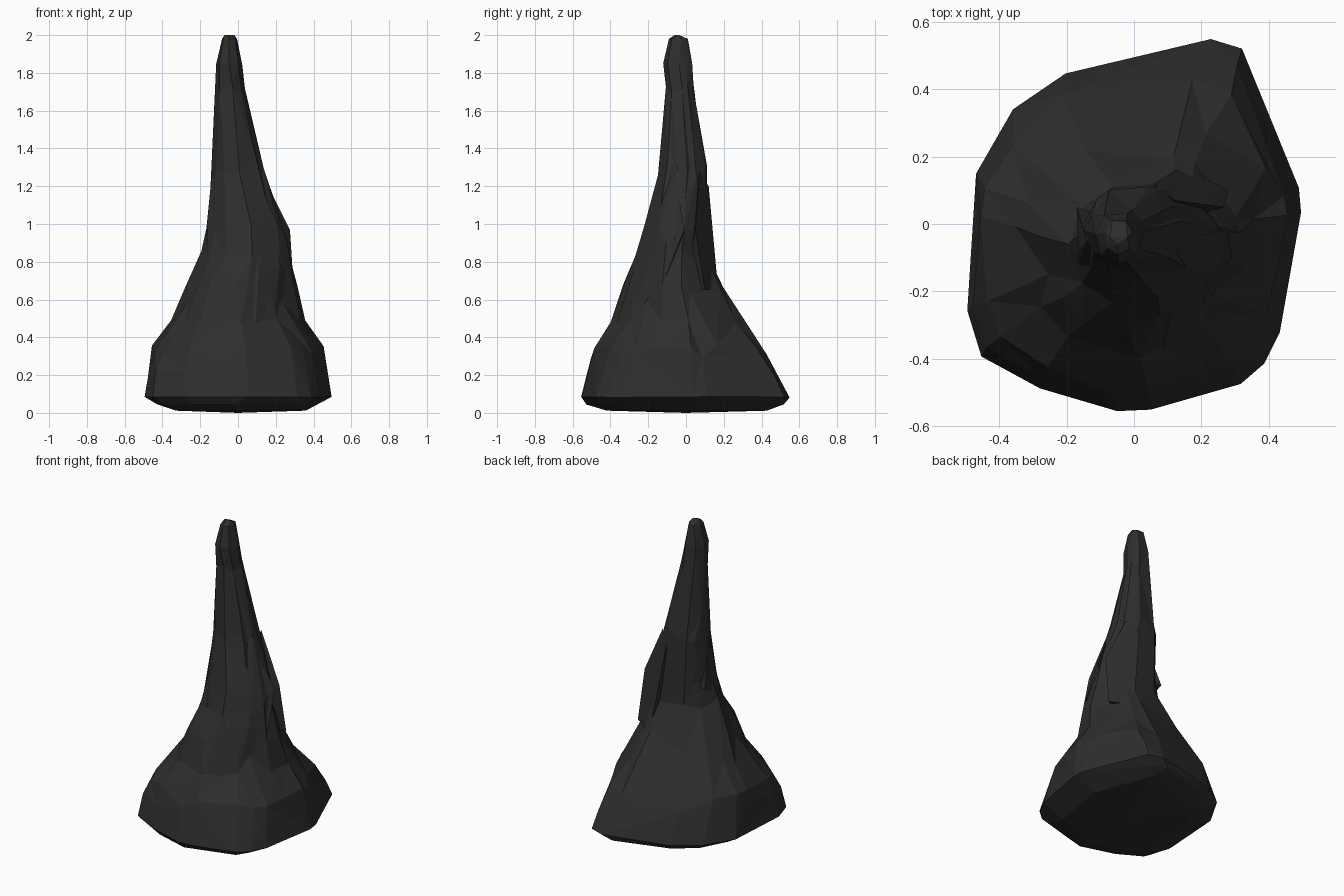
import bpy, bmesh, random
from math import atan2, cos, sin, exp, degrees

if "Cube" in bpy.data.objects:
    bpy.data.objects.remove(bpy.data.objects["Cube"])

random.seed(4)

# Footprint of the base, seen from above
OUTLINE = [(.50, .05), (.49, .10), (.44, .23), (.35, .48), (.32, .53), (.21, .56),
           (-.20, .44), (-.36, .33), (-.46, .16), (-.48, .04), (-.50, -.26),
           (-.46, -.40), (-.28, -.49), (-.05, -.555), (.05, -.55), (.32, -.48),
           (.40, -.41), (.44, -.31), (.46, -.15)]

# Height, then left / right / front / back limits of each cross-section
RINGS = [(.012, -.34, .36, -.42, .43), (.045, -.43, .42, -.53, .52),
         (.085, -.50, .50, -.56, .56), (.20, -.49, .475, -.53, .51),
         (.33, -.47, .455, -.485, .44), (.50, -.36, .36, -.39, .32),
         (.65, -.29, .32, -.335, .23), (.84, -.19, .28, -.27, .14),
         (.98, -.155, .255, -.225, .13), (1.13, -.15, .19, -.18, .125),
         (1.28, -.14, .14, -.145, .12), (1.45, -.13, .095, -.135, .09),
         (1.70, -.12, .035, -.105, .05), (1.85, -.115, .02, -.12, .04),
         (1.98, -.085, -.005, -.09, .015), (2.0, -.07, -.02, -.06, -.02)]

# Hollows in the body: angle, height, angular width, height width, strength
FOLDS = [(208, .58, 16, .20, -.13), (318, .62, 24, .22, -.15),
         (30, .80, 22, .18, -.08), (75, .70, 25, .18, -.06),
         (255, 1.0, 20, .15, -.05), (300, 1.0, 22, .2, -.12)]

# Hanging flowstone folds with sharp lower lips: corner points of each
FLOWS = {
    "front_fold": [(.09, -.38, .43), (.19, -.29, .49), (.29, -.10, .74),
                   (.275, -.01, .97), (.11, -.28, .75), (.22, -.20, .77),
                   (.03, -.22, .95), (.17, -.14, 1.02), (.05, -.10, .60),
                   (.12, -.06, 1.28)],
    "back_fold": [(.14, .17, .65), (.28, .10, .65), (.265, .05, .97),
                  (.12, .07, 1.28), (.06, .12, 1.20), (.10, .00, .65)],
    "left_fold": [(-.165, -.12, .87), (-.17, .05, .95), (-.04, -.20, .91),
                  (-.165, -.08, 1.0), (-.14, -.05, 1.25), (-.05, -.145, 1.22),
                  (-.02, .00, .95)],
}

stone = bpy.data.materials.new("dark_stone")
stone.diffuse_color = (.027, .027, .027, 1)
stone.use_nodes = True
stone.node_tree.nodes["Principled BSDF"].inputs["Base Color"].default_value = stone.diffuse_color


def make(name, bm):
    bmesh.ops.recalc_face_normals(bm, faces=bm.faces)
    mesh = bpy.data.meshes.new(name)
    bm.to_mesh(mesh)
    bm.free()
    mesh.materials.append(stone)
    obj = bpy.data.objects.new(name, mesh)
    bpy.context.collection.objects.link(obj)
    return obj


def fold(angle, z):
    total = 1
    for a, h, wa, wh, k in FOLDS:
        d = (angle - a + 180) % 360 - 180
        total += k * exp(-(d / wa) ** 2 - ((z - h) / wh) ** 2)
    return total


# Loft the spire from base to tip
bm = bmesh.new()
loops = []
for z, x0, x1, y0, y1 in RINGS:
    blend = min(1, z / .75)
    twist = random.uniform(-.12, .12) * blend
    loop = []
    for px, py in OUTLINE:
        u, v = px / .5, py / .56
        a = atan2(v, u) + twist
        u += (cos(a) - u) * blend
        v += (sin(a) - v) * blend
        f = fold(degrees(a) % 360, z)
        dz = random.uniform(-.03, .03) if .15 < z < 1.8 else 0
        loop.append(bm.verts.new(((x0 + x1) / 2 + u * f * (x1 - x0) / 2,
                                  (y0 + y1) / 2 + v * f * (y1 - y0) / 2, z + dz)))
    loops.append(loop)
n = len(OUTLINE)
for lo, hi in zip(loops, loops[1:]):
    for i in range(n):
        j = (i + 1) % n
        bm.faces.new((lo[i], lo[j], hi[j], hi[i]))
bm.faces.new(loops[-1])
foot = bm.verts.new((0, 0, 0))
for i in range(n):
    bm.faces.new((loops[0][(i + 1) % n], loops[0][i], foot))
spire = make("rock_spire", bm)

# Reduce to irregular, chiselled facets
chisel = spire.modifiers.new("chisel", 'DECIMATE')
chisel.ratio = .45
chisel.use_collapse_triangulate = True

# Faceted folds draped over the spire
for name, points in FLOWS.items():
    bm = bmesh.new()
    for p in points:
        bm.verts.new(p)
    bmesh.ops.convex_hull(bm, input=bm.verts[:])
    loose = [v for v in bm.verts if not v.link_faces]
    bmesh.ops.delete(bm, geom=loose, context='VERTS')
    make(name, bm)
